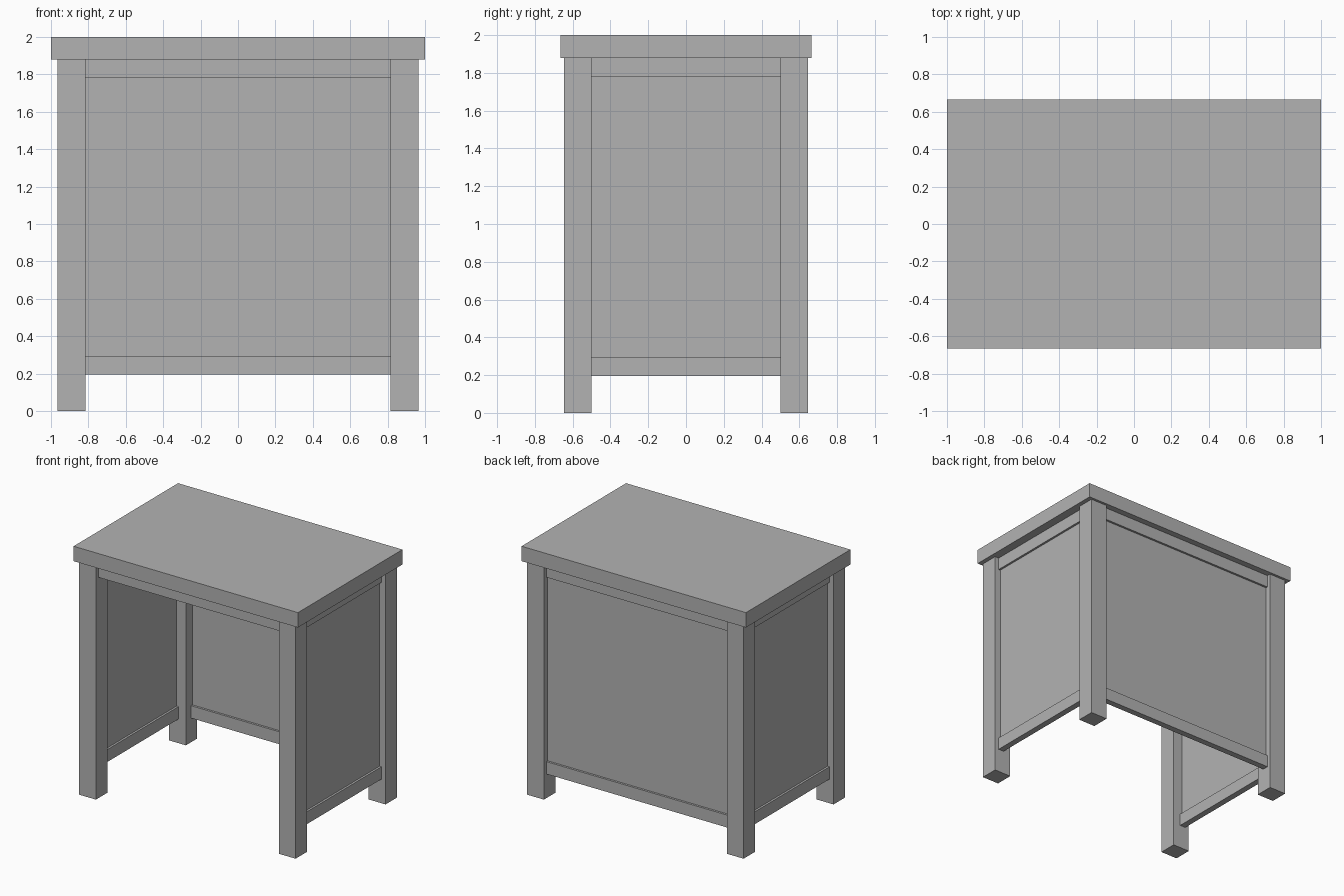
import bpy

cube = bpy.data.objects.get("Cube")
if cube:
    bpy.data.objects.remove(cube, do_unlink=True)

grey = bpy.data.materials.new("plain_grey")
grey.use_nodes = True
colour = (0.45, 0.45, 0.45, 1)
grey.diffuse_color = colour
grey.node_tree.nodes["Principled BSDF"].inputs["Base Color"].default_value = colour


def box(name, x, y, z):
    """Add a box spanning the given (low, high) ranges."""
    spans = (x, y, z)
    bpy.ops.mesh.primitive_cube_add(size=1, location=[(a + b) / 2 for a, b in spans])
    obj = bpy.context.object
    obj.name = name
    obj.scale = [abs(b - a) for a, b in spans]
    bpy.ops.object.transform_apply(location=False, rotation=False, scale=True)
    obj.data.materials.append(grey)
    return obj


# Shared sizes
LEG_X, LEG_Y = (0.815, 0.965), (0.5, 0.645)
IN_X, IN_Y = (-LEG_X[0], LEG_X[0]), (-LEG_Y[0], LEG_Y[0])
UNDER_TOP = 1.88
LOW_RAIL, HIGH_RAIL = (0.195, 0.295), (1.78, UNDER_TOP)
PANEL_Z = (LOW_RAIL[1], HIGH_RAIL[0])
SIDE_RAIL, SIDE_PANEL = (0.88, 0.93), (0.897, 0.913)
END_RAIL, END_PANEL = (0.565, 0.615), (0.582, 0.598)


def flip(span, sign):
    return sorted(sign * v for v in span)


# Table top
box("table_top", (-1, 1), (-0.665, 0.665), (UNDER_TOP, 2))

# Four square legs
for sx, side in ((1, "left"), (-1, "right")):
    for sy, end in ((-1, "front"), (1, "back")):
        box(f"{end}_{side}_leg", flip(LEG_X, sx), flip(LEG_Y, sy), (0, UNDER_TOP))

# Side frames with recessed panels
for sx, side in ((1, "left"), (-1, "right")):
    box(f"{side}_top_rail", flip(SIDE_RAIL, sx), IN_Y, HIGH_RAIL)
    box(f"{side}_bottom_rail", flip(SIDE_RAIL, sx), IN_Y, LOW_RAIL)
    box(f"{side}_panel", flip(SIDE_PANEL, sx), IN_Y, PANEL_Z)

# Back frame with recessed panel
box("back_top_rail", IN_X, END_RAIL, HIGH_RAIL)
box("back_bottom_rail", IN_X, END_RAIL, LOW_RAIL)
box("back_panel", IN_X, END_PANEL, PANEL_Z)

# Open front has only an upper rail
box("front_top_rail", IN_X, flip(END_RAIL, -1), HIGH_RAIL)
